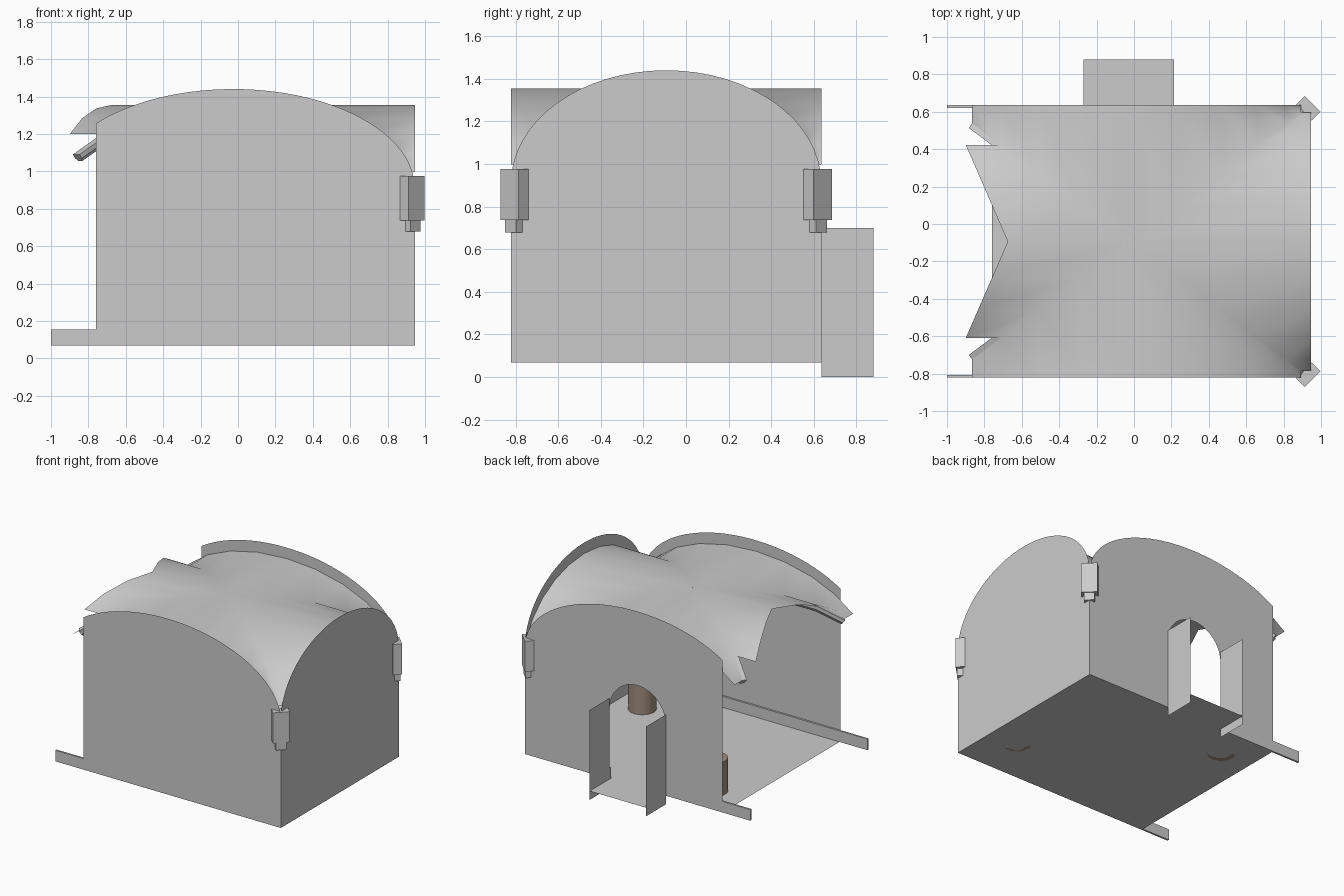
import bpy, bmesh
from math import sin, cos, radians, hypot, acos, pi
from mathutils import Vector

if "Cube" in bpy.data.objects:
    bpy.data.objects.remove(bpy.data.objects["Cube"])

# Room limits and vault ellipse (half-axes A, B, rise H)
X0, X1, Y0, Y1 = -0.76, 0.945, -0.822, 0.635
XC, YC = -0.025, (Y0 + Y1) / 2
A, B, H = X1 - XC, Y1 - YC, 0.53
FLOOR, SPRING, WALL_SPRING = 0.068, 0.825, 0.91


def make(name, faces, smooth=False, solid=False):
    """Object from a list of faces, each a list of points."""
    bm = bmesh.new()
    for f in faces:
        bm.faces.new([bm.verts.new(p) for p in f])
    bmesh.ops.remove_doubles(bm, verts=bm.verts, dist=1e-4)
    if solid:
        bmesh.ops.recalc_face_normals(bm, faces=bm.faces)
    for f in bm.faces:
        f.smooth = smooth
    me = bpy.data.meshes.new(name)
    bm.to_mesh(me)
    bm.free()
    ob = bpy.data.objects.new(name, me)
    bpy.context.collection.objects.link(ob)
    return ob


def box(name, centre, size, turn=0):
    bpy.ops.mesh.primitive_cube_add(size=1, location=centre, rotation=(0, 0, turn))
    ob = bpy.context.object
    ob.name = name
    ob.scale = size
    return ob


def arch(c, r, t0, t1, spring, rise, n=32):
    """(horizontal, z) points on an elliptical arch."""
    ts = [t0 + (t1 - t0) * i / n for i in range(n + 1)]
    return [(c + r * cos(t), spring + rise * sin(t)) for t in ts]


# Walls: thin sheets with arched tops, the left side is open
cut = acos((X0 - XC) / A)
top = arch(XC, A, 0, cut, WALL_SPRING, H)
DX0, DX1 = -0.27, 0.215
dc, dr = (DX0 + DX1) / 2, (DX1 - DX0) / 2
door = [(DX0, FLOOR)] + arch(dc, dr, pi, 0, 0.62, dr, 20) + [(DX1, FLOOR)]
outline = [(X1, FLOOR)] + top + [(X0, FLOOR)]
make("front_wall", [[(x, Y0, z) for x, z in outline]])
make("back_wall", [[(x, Y1, z) for x, z in outline + door]])
side = [(Y1, FLOOR)] + arch(YC, B, 0, pi, WALL_SPRING, H) + [(Y0, FLOOR)]
make("right_wall", [[(X1, y, z) for y, z in side]])

# Floor
make("floor", [[(X0, Y0, FLOOR), (X1, Y0, FLOOR), (X1, Y1, FLOOR), (X0, Y1, FLOOR)]])

# Door passage: two jamb sheets and a threshold
DY = 0.88
for name, x in (("door_jamb_left", DX0), ("door_jamb_right", DX1)):
    make(name, [[(x, Y1, 0), (x, DY, 0), (x, DY, 0.7), (x, Y1, 0.7)]])
make("threshold", [[(DX0, Y1, FLOOR), (DX1, Y1, FLOOR), (DX1, DY, FLOOR), (DX0, DY, FLOOR)]])


# Groin vault: four webs, each running from the groin to its outer edge
def web(angles, along_x, sign):
    rows = []
    for d in angles:
        c, z = cos(radians(d)), SPRING + H * sin(radians(d))
        if along_x:
            y = YC + B * c
            end = X1 if sign > 0 else -0.675 - 0.435 * abs(y - YC)
            rows.append(((XC + sign * A * abs(c), y, z), (end, y, z)))
        else:
            x = XC + A * c
            rows.append(((x, YC + sign * B * abs(c), z), (x, Y1 if sign > 0 else Y0, z)))
    faces = []
    for (a, b), (c2, d2) in zip(rows, rows[1:]):
        f = [a, b, d2, c2]
        if (Vector(b) - Vector(a)).cross(Vector(c2) - Vector(b)).z < 0:
            f.reverse()
        faces.append(f)
    return faces


steps = list(range(30, 151, 15))
faces = web([19] + steps + [161], True, 1) + web(steps[1:-1], True, -1)
for s in (1, -1):
    faces += web([19] + steps, False, s)
make("vault", faces, smooth=True)

# Diagonal ribs under the groins
D = hypot(A, B)
section = [(-0.03, 0), (0.03, 0), (0.03, 0.025), (0.015, 0.045), (-0.015, 0.045), (-0.03, 0.025)]
for name, s in (("rib_back_right", 1), ("rib_front_right", -1)):
    u = Vector((A, s * B, 0)) / D
    w = Vector((-u.y, u.x, 0))
    rings = []
    for d in [16] + steps:
        c, sn = cos(radians(d)), sin(radians(d))
        p = Vector((XC, YC, SPRING + H * sn)) + u * D * c
        n = (u * c / D + Vector((0, 0, sn / H))).normalized()
        rings.append([p + w * a - n * b for a, b in section])
    faces = [rings[0], rings[-1]]
    for r, q in zip(rings, rings[1:]):
        for i in range(6):
            j = (i + 1) % 6
            faces.append([r[i], r[j], q[j], q[i]])
    make(name, faces, solid=True)

# Corner corbels set diagonally at the two closed corners
for name, s in (("back", 1), ("front", -1)):
    cx, cy, turn = 0.931, YC + s * 0.712, s * pi / 4
    box(name + "_corbel_block", (cx, cy, 0.857), (0.066, 0.12, 0.238), turn)
    box(name + "_corbel_foot", (cx, cy, 0.709), (0.05, 0.074, 0.062), turn)

# Skirting boards, running past the open side and stopping at the door
T, SH = 0.015, 0.086
zc = FLOOR + SH / 2
for name, a, b, y in (("front_skirting", -1, X1, Y0 + T / 2),
                      ("back_skirting_left", -1, DX0, Y1 - T / 2),
                      ("back_skirting_right", DX1, X1, Y1 - T / 2)):
    box(name, ((a + b) / 2, y, zc), (b - a, T, SH))
box("right_skirting", (X1 - T / 2, YC, zc), (T, Y1 - Y0 - 2 * T, SH))

# Brown drums standing on the floor
brown = bpy.data.materials.new("brown")
brown.diffuse_color = (0.36, 0.27, 0.21, 1)
brown.use_nodes = True
brown.node_tree.nodes["Principled BSDF"].inputs["Base Color"].default_value = brown.diffuse_color
for i, (x, y) in enumerate(((0.70, -0.46), (-0.50, 0.37))):
    bpy.ops.mesh.primitive_cylinder_add(vertices=24, radius=0.1, depth=0.26,
                                        location=(x, y, FLOOR + 0.13))
    drum = bpy.context.object
    drum.name = f"drum_{i + 1}"
    drum.data.materials.append(brown)
    bpy.ops.object.shade_smooth_by_angle()
